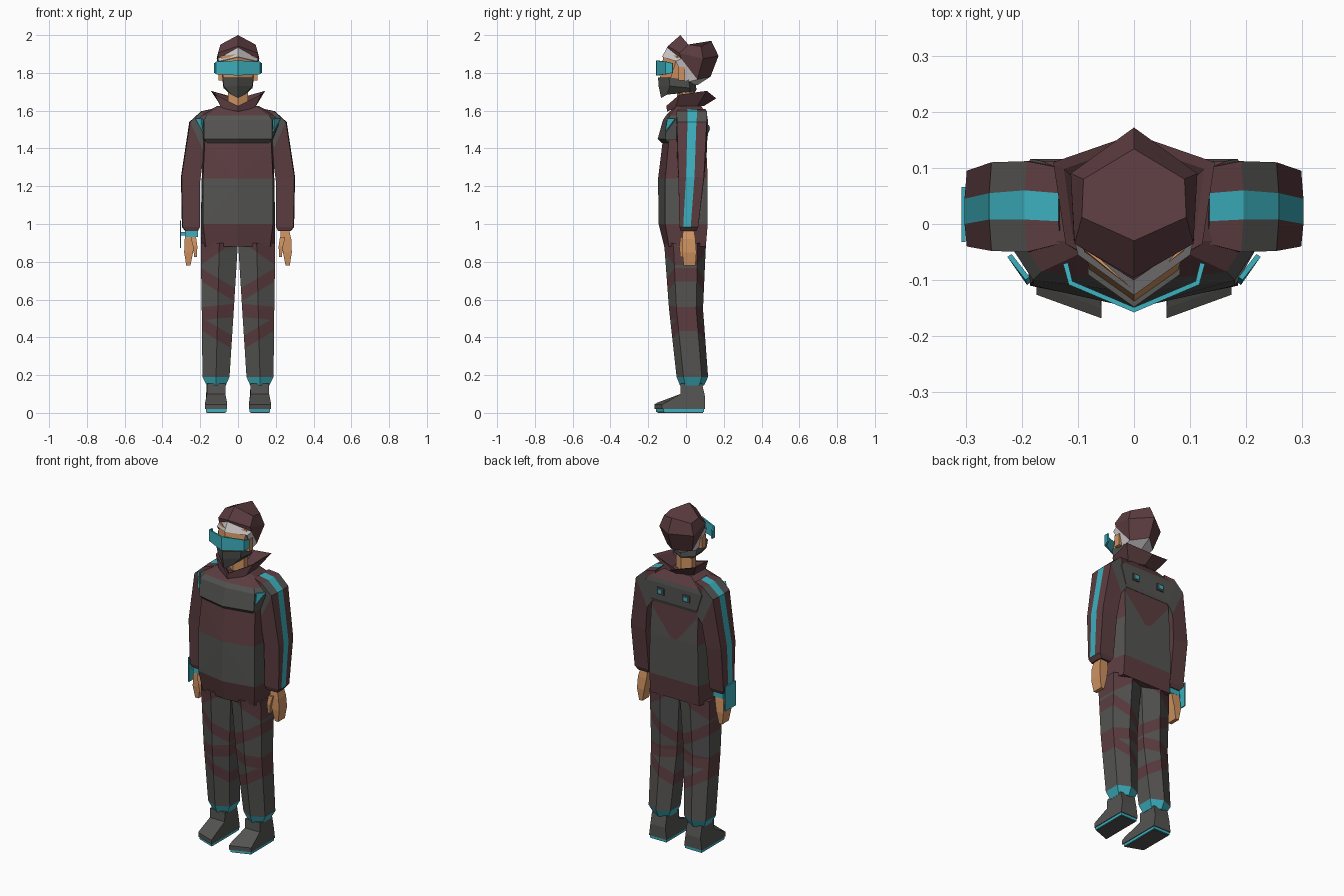
import bpy, bmesh
from mathutils import Vector

cube = bpy.data.objects.get("Cube")
if cube:
    bpy.data.objects.remove(cube, do_unlink=True)


def material(name, rgb):
    m = bpy.data.materials.new(name)
    m.use_nodes = True
    color = (*rgb, 1)
    m.diffuse_color = color
    m.node_tree.nodes["Principled BSDF"].inputs["Base Color"].default_value = color
    return m


MATS = [material("maroon cloth", (.107, .046, .051)), material("charcoal cloth", (.088, .087, .084)),
        material("teal trim", (.045, .43, .51)), material("skin", (.62, .29, .12)),
        material("pale band", (.62, .58, .59))]
MAROON, GREY, TEAL, SKIN, PALE = range(5)


def finish(name, bm, paired=False, thickness=0):
    """Turn a bmesh into an object, optionally mirrored or thickened."""
    bmesh.ops.recalc_face_normals(bm, faces=bm.faces)
    me = bpy.data.meshes.new(name)
    bm.to_mesh(me)
    bm.free()
    for m in MATS:
        me.materials.append(m)
    ob = bpy.data.objects.new(name, me)
    bpy.context.collection.objects.link(ob)
    if thickness:
        mod = ob.modifiers.new("thickness", "SOLIDIFY")
        mod.thickness, mod.offset = thickness, 0
    if paired:
        mod = ob.modifiers.new("other side", "MIRROR")
        mod.use_mirror_merge = False
    return ob


def loft(rings, mat, caps=True):
    """Bridge closed rings; mat(segment, side) picks each face colour."""
    bm = bmesh.new()
    vs = [[bm.verts.new(p) for p in r] for r in rings]
    n = len(vs[0])
    for s in range(len(vs) - 1):
        for i in range(n):
            j = (i + 1) % n
            f = bm.faces.new((vs[s][i], vs[s][j], vs[s + 1][j], vs[s + 1][i]))
            f.material_index = mat(s, i)
    if caps:
        bm.faces.new(vs[0]).material_index = mat(0, 0)
        bm.faces.new(vs[-1]).material_index = mat(len(vs) - 2, 0)
    return bm


def whole(half):
    """Mirror a half ring running from front centre to back centre."""
    return half + [(-x, y, z) for x, y, z in reversed(half[1:-1])]


def cut(bm, co, no):
    bmesh.ops.bisect_plane(bm, geom=bm.verts[:] + bm.edges[:] + bm.faces[:],
                           plane_co=co, plane_no=no)


def box(name, centre, size, mat, paired=False):
    bm = bmesh.new()
    bmesh.ops.create_cube(bm, size=1)
    for v in bm.verts:
        v.co = Vector(a * b for a, b in zip(v.co, size)) + Vector(centre)
    for f in bm.faces:
        f.material_index = mat
    return finish(name, bm, paired)


def trunk_ring(z, front, xc, yc, xs, back):
    return whole([(0, front, z), (xc, yc, z), (xs, -.03, z), (xs * .82, back, z), (0, back, z)])


# Jacket body, with a maroon wedge on the back
rows = [(.88, -.115, .17, -.09, .197, .105), (1, -.145, .185, -.11, .197, .115),
        (1.24, -.148, .185, -.11, .192, .115), (1.45, -.122, .175, -.09, .185, .105)]
bm = loft([trunk_ring(*r) for r in rows], lambda s, i: (MAROON, GREY, MAROON)[s])
for side in (1, -1):
    cut(bm, (0, 0, 1.22), (side * 1.2, 0, -1))
bm.normal_update()
for f in bm.faces:
    c = f.calc_center_median()
    if c.z > 1.24 and f.normal.y > .4:
        f.material_index = MAROON if c.z > 1.22 + 1.2 * abs(c.x) else GREY
finish("jacket_body", bm)

# Yoke over chest and shoulder blades
rows = [(1.43, -.13, .165, -.095, .18, .108), (1.45, -.15, .18, -.11, .187, .115),
        (1.55, -.122, .18, -.1, .226, .116), (1.575, -.105, .165, -.085, .2, .112),
        (1.625, -.06, .09, -.05, .11, .08)]
finish("yoke", loft([trunk_ring(*r) for r in rows], lambda s, i: MAROON if s == 3 else GREY))

# Chest flashes and back studs
bm = bmesh.new()
flash = [(.19, -.097, 1.557), (.222, -.056, 1.557), (.187, -.106, 1.49)]
bm.faces.new([bm.verts.new(p) for p in flash]).material_index = TEAL
finish("chest_flash", bm, True, .009)
box("stud_frame", (.085, .115, 1.505), (.045, .014, .04), GREY, True)
box("stud_light", (.085, .122, 1.505), (.026, .008, .022), TEAL, True)

# Sleeves with a stripe along the outside
rows = [(.135, 1.61, .12, 1.46, -.035, .1, .005, .055), (.195, 1.597, .15, 1.42, -.05, .112, .008, .06),
        (.258, 1.54, .18, 1.38, -.048, .11, .008, .055), (.302, 1.25, .2, 1.23, -.04, .095, 0, .045),
        (.297, .985, .2, .985, -.035, .065, -.015, .025), (.28, .962, .212, .962, -.028, .055, -.012, .022)]


def sleeve_ring(xo, zo, xi, zi, front, back, s0, s1):
    return [(xi, front, zi), (xo - .004, front, zo), (xo, s0, zo), (xo, s1, zo),
            (xo - .004, back, zo), (xi, back, zi)]


def sleeve_colour(s, i):
    if i == 2 and s < 4:
        return TEAL
    return GREY if s == 1 else MAROON


finish("sleeve", loft([sleeve_ring(*r) for r in rows], sleeve_colour), True)


def block_ring(z, x0, x1, y0, y1):
    return [(x0, y0, z), (x1, y0, z), (x1, y1, z), (x0, y1, z)]


# Hands
rows = [(.98, .225, .268, -.015, .04), (.92, .225, .282, -.02, .05),
        (.85, .238, .285, -.02, .055), (.78, .252, .274, -.012, .05)]
finish("hand", loft([block_ring(*r) for r in rows], lambda s, i: SKIN), True)
rows = [(.93, .222, .25, -.03, .0), (.88, .215, .238, -.036, -.008), (.825, .218, .232, -.03, -.01)]
finish("thumb", loft([block_ring(*r) for r in rows], lambda s, i: SKIN), True)

# Wrist device on the right arm
box("wrist_band", (-.246, .012, .948), (.068, .074, .032), TEAL)
box("wrist_screen", (-.304, .017, .945), (.007, .098, .145), TEAL)
box("wrist_mount", (-.29, .012, .948), (.024, .03, .02), TEAL)


# Trouser legs with slanted bands and teal cuffs
def leg_ring(z, x0, x1, y0, y1):
    m, d = (x0 + x1) / 2, y1 - y0
    return [(m, y0, z), (x1, y0 + .22 * d, z), (x1, y1 - .2 * d, z), (m, y1, z),
            (x0, y1 - .2 * d, z), (x0, y0 + .22 * d, z)]


rows = [(.9, .001, .196, -.118, .106), (.86, .003, .197, -.113, .104), (.55, .022, .192, -.09, .09),
        (.19, .045, .188, -.05, .117), (.145, .065, .166, -.032, .095)]
bm = loft([leg_ring(*r) for r in rows], lambda s, i: TEAL if s == 3 else GREY)
bands = [(2, .85, -.7), (.71, .64, .6), (.57, .5, -.1), (.45, .38, .6)]
for top, low, slope in bands:
    for h in (top, low):
        cut(bm, (.1, 0, h), (-slope, 0, 1))
for f in bm.faces:
    c = f.calc_center_median()
    if any(low < c.z - slope * (c.x - .1) < top for top, low, slope in bands):
        f.material_index = MAROON
finish("trouser_leg", bm, True)

# Shoes: a side profile spanned from inner to outer edge
profile = [(.1, .02), (.1, .09), (.085, .155), (-.028, .155), (-.03, .1), (-.15, .055), (-.168, .045), (-.168, .02)]


def shoe_side(x, taper, skew):
    return [(x + (taper if z > .08 else 0), y + (skew if y < -.1 else 0), z) for y, z in profile]


finish("shoe", loft([shoe_side(.058, .009, 0), shoe_side(.174, -.009, .042)], lambda s, i: GREY), True)
sole = [[(.062, .096, z), (.17, .096, z), (.17, -.12, z), (.062, -.16, z)] for z in (.004, .021)]
finish("sole_rim", loft(sole, lambda s, i: TEAL), True)
tread = [[(.066, .09, z), (.166, .09, z), (.166, -.115, z), (.066, -.152, z)] for z in (0, .005)]
finish("sole_tread", loft(tread, lambda s, i: GREY), True)

# Neck and flared collar
rows = [(1.58, 0, .055, -.05, .05), (1.75, .0, .05, -.045, .045)]
finish("neck", loft([whole([(0, a, z), (w, a * .4, z), (w, b * .4, z), (0, b, z)])
                     for z, _, w, a, b in rows], lambda s, i: SKIN))
collar = [[(0, -.1, 1.595), (.09, -.055, 1.615), (.09, .06, 1.625), (0, .095, 1.625)],
          [(0, -.104, 1.625), (.122, -.035, 1.685), (.144, .11, 1.705), (0, .16, 1.665)],
          [(0, -.092, 1.625), (.108, -.028, 1.678), (.125, .098, 1.695), (0, .142, 1.665)],
          [(0, -.07, 1.605), (.06, -.03, 1.62), (.065, .045, 1.625), (0, .065, 1.625)]]
finish("collar", loft([whole(r) for r in collar], lambda s, i: MAROON, False))

# Face, ears and mask
face = [[(0, -.118, 1.9), (.09, -.045, 1.89), (.085, .03, 1.88), (0, .06, 1.88)],
        [(0, -.14, 1.76), (.078, -.085, 1.76), (.078, .0, 1.75), (0, .04, 1.74)]]
finish("face", loft([whole(r) for r in face], lambda s, i: SKIN))
box("ear", (.092, -.022, 1.795), (.022, .036, .07), SKIN, True)
mask = [[(0, -.148, 1.775), (.082, -.09, 1.775), (.083, .015, 1.765), (0, .052, 1.75)],
        [(0, -.145, 1.73), (.076, -.085, 1.73), (.077, .02, 1.72), (0, .055, 1.71)],
        [(0, -.132, 1.667), (.036, -.1, 1.685), (.055, .02, 1.7), (0, .048, 1.7)]]
finish("mask", loft([whole(r) for r in mask], lambda s, i: GREY))

# Hood cap with a pale lower band
hood = [[(0, -.03, 2), (.093, .012, 1.95), (.09, .08, 1.94), (0, .134, 1.97)],
        [(0, -.096, 1.942), (.106, -.035, 1.905), (.113, .09, 1.875), (0, .172, 1.89)],
        [(0, -.1, 1.935), (.107, -.025, 1.875), (.082, .06, 1.765), (0, .13, 1.78)],
        [(0, -.127, 1.885), (.1, -.055, 1.862), (.08, .0, 1.75), (0, .06, 1.735)]]
finish("hood_cap", loft([whole(r) for r in hood], lambda s, i: PALE if s == 2 else MAROON))

# Wraparound visor
bm = bmesh.new()
edge = [(-.122, -.07, .025), (-.113, -.105, .033), (0, -.153, .04), (.113, -.105, .033), (.122, -.07, .025)]
cols = [[bm.verts.new((x, y, 1.826 + k * h)) for k in (-1, 1)] for x, y, h in edge]
for a, b in zip(cols, cols[1:]):
    bm.faces.new((a[0], b[0], b[1], a[1])).material_index = TEAL
finish("visor", bm, False, .009)
